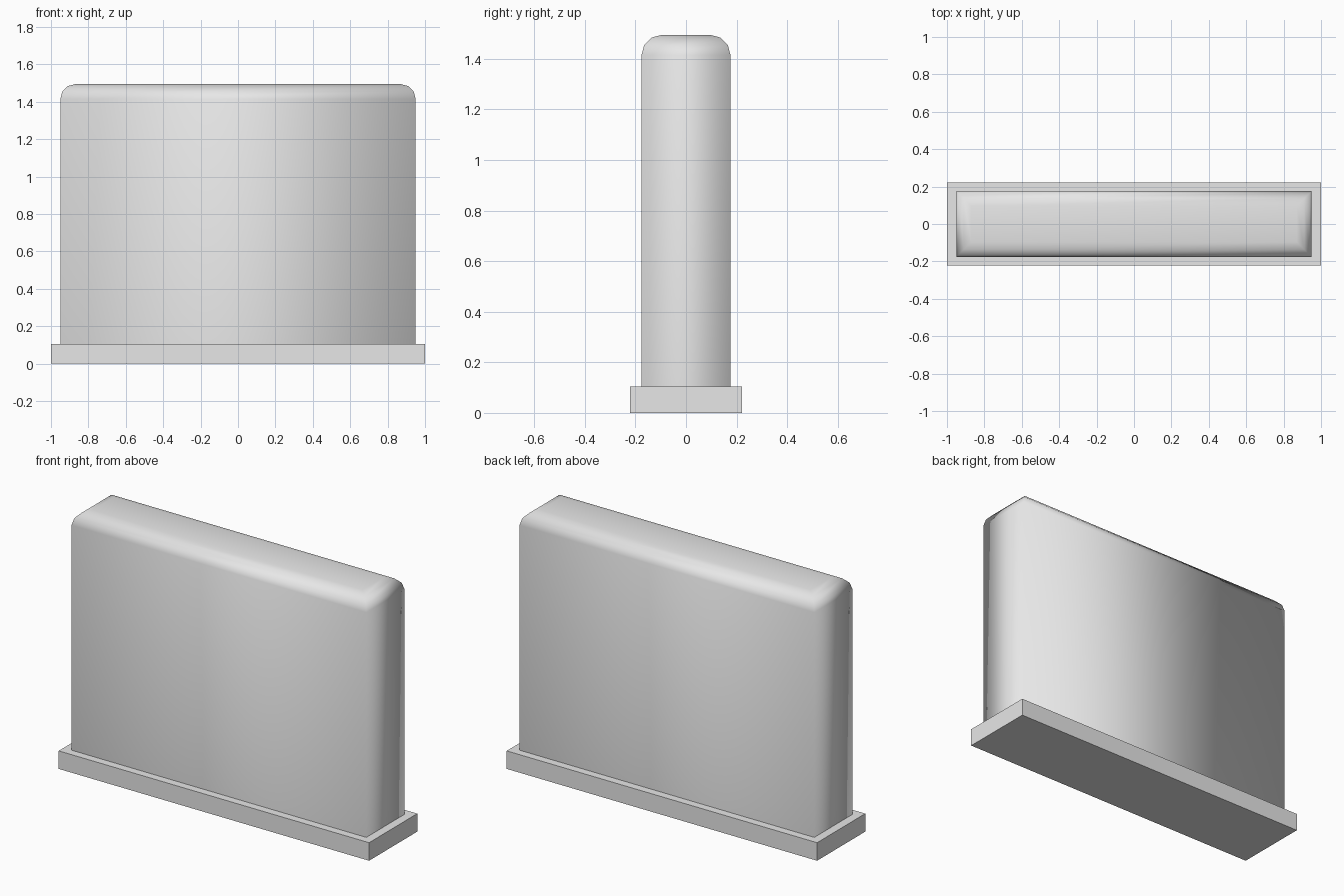
import bpy, bmesh
from math import sin, cos, pi

cube = bpy.data.objects.get("Cube")
if cube:
    bpy.data.objects.remove(cube, do_unlink=True)

grey = bpy.data.materials.new("light grey")
grey.use_nodes = True
grey.diffuse_color = (0.8, 0.8, 0.8, 1)
grey.node_tree.nodes["Principled BSDF"].inputs["Base Color"].default_value = grey.diffuse_color


def stacked_box(name, half_x, half_y, profile, smooth):
    """Loft rectangles along a profile of (inset, height) and cap both ends."""
    bm = bmesh.new()
    rings = []
    for inset, z in profile:
        x, y = half_x - inset, half_y - inset
        rings.append([bm.verts.new((sx * x, sy * y, z))
                      for sx, sy in ((-1, -1), (1, -1), (1, 1), (-1, 1))])
    for low, high in zip(rings, rings[1:]):
        for i in range(4):
            j = (i + 1) % 4
            bm.faces.new((low[i], low[j], high[j], high[i]))
    bm.faces.new(rings[0][::-1])
    bm.faces.new(rings[-1])
    for face in bm.faces:
        face.smooth = smooth
    # The hidden underside keeps a crisp rim
    for edge in bm.edges:
        if all(v in rings[0] for v in edge.verts):
            edge.smooth = False
    mesh = bpy.data.meshes.new(name)
    bm.to_mesh(mesh)
    bm.free()
    mesh.materials.append(grey)
    obj = bpy.data.objects.new(name, mesh)
    bpy.context.collection.objects.link(obj)
    return obj


# Flat plinth
base_top = 0.105
stacked_box("base_plinth", 1.0, 0.222, [(0, 0), (0, base_top)], False)

# Upright slab with a rounded top rim and softly shaded faces
top, radius, steps = 1.495, 0.08, 3
rim = [(radius * (1 - cos(a)), top - radius + radius * sin(a))
       for a in (i * pi / 2 / steps for i in range(steps + 1))]
stacked_box("upright_slab", 0.95, 0.176, [(0, base_top)] + rim, True)
